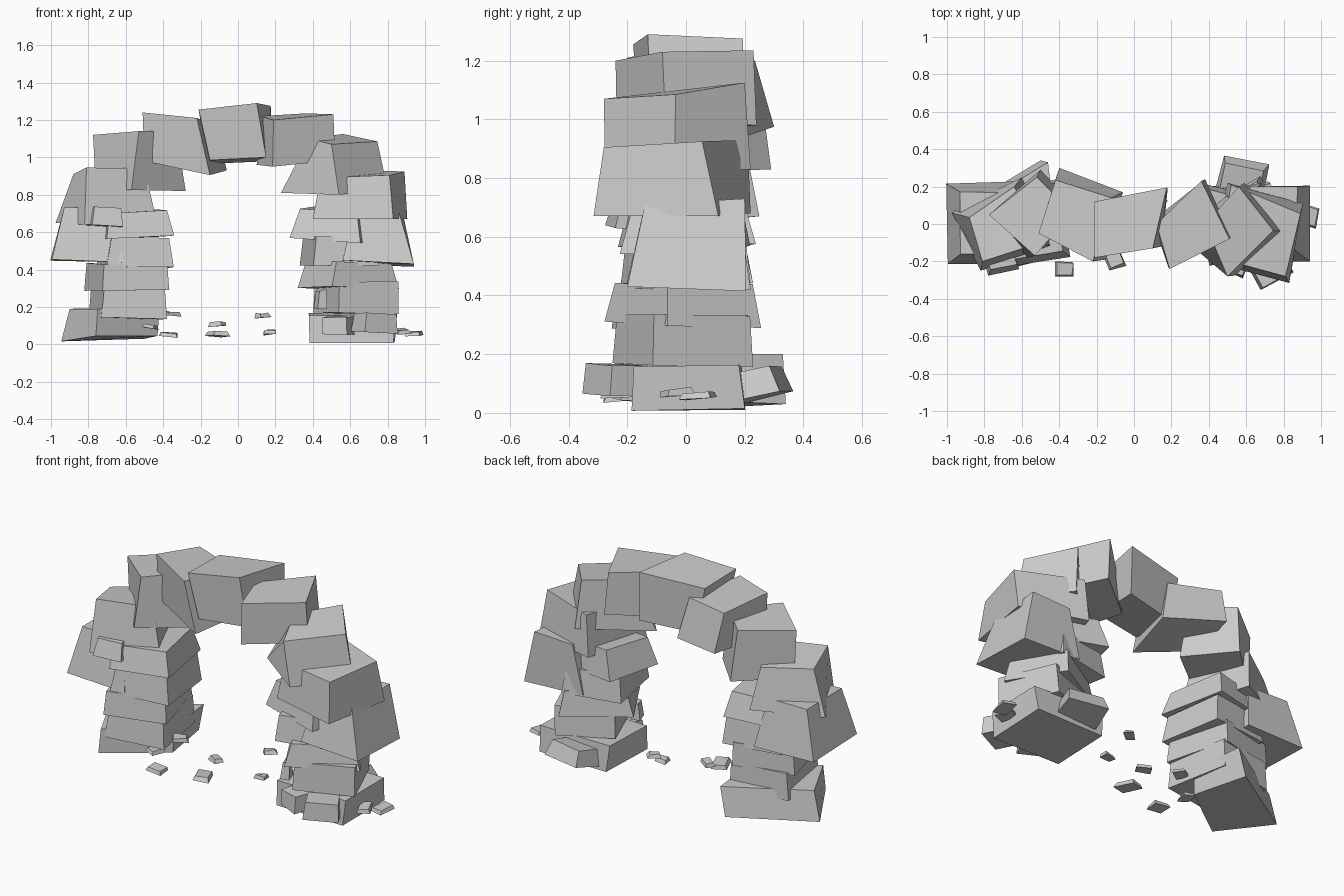
import bpy
import math
import random
from mathutils import Euler, Vector

random.seed(7)

stone = bpy.data.materials.new("grey stone")
stone.diffuse_color = (0.6, 0.6, 0.6, 1)


def hexa(name, bottom, top, location=(0, 0, 0)):
    """Six-sided stone between a bottom and a top quad (counter-clockwise from above)."""
    faces = [(3, 2, 1, 0), (4, 5, 6, 7)]
    faces += [(n, (n + 1) % 4, (n + 1) % 4 + 4, n + 4) for n in range(4)]
    mesh = bpy.data.meshes.new(name)
    mesh.from_pydata(list(bottom) + list(top), [], faces)
    mesh.materials.append(stone)
    obj = bpy.data.objects.new(name, mesh)
    obj.location = location
    bpy.context.collection.objects.link(obj)
    return obj


def block(name, center, size, yaw=0, top=(1, 1), tilt=(0, 0), jitter=0.006):
    """Rough tapered box, slightly irregular, tilted then yawed."""
    rot = Euler((math.radians(tilt[0]), math.radians(tilt[1]), math.radians(yaw)))
    verts = []
    for k in (-0.5, 0.5):
        tx, ty = top if k > 0 else (1, 1)
        for i, j in ((-0.5, -0.5), (0.5, -0.5), (0.5, 0.5), (-0.5, 0.5)):
            p = Vector((i * size[0] * tx, j * size[1] * ty, k * size[2]))
            p += Vector([random.uniform(-jitter, jitter) for _ in range(3)])
            p.rotate(rot)
            verts.append(p)
    return hexa(name, verts[:4], verts[4:], center)


# Left pillar, bottom to top
hexa("left_base",
     [(-0.76, -0.25, 0.045), (-0.43, -0.01, 0.045), (-0.5, 0.34, 0.03), (-0.945, 0.07, 0.016)],
     [(-0.75, -0.24, 0.19), (-0.42, 0.0, 0.2), (-0.46, 0.33, 0.2), (-0.9, 0.06, 0.19)])
block("left_pillar_stone_1", (-0.585, 0, 0.22), (0.36, 0.4, 0.16), 10, (0.92, 0.95), (0, 1))
block("left_pillar_stone_2", (-0.595, -0.01, 0.36), (0.36, 0.4, 0.14), 14, (0.97, 0.95))
block("left_pillar_stone_3", (-0.55, 0, 0.49), (0.37, 0.4, 0.16), 8, (0.85, 0.9))
block("left_pillar_stone_4", (-0.56, 0, 0.64), (0.37, 0.42, 0.14), 10, (0.82, 0.8), (0, -3))
block("left_outer_stone", (-0.8, 0.005, 0.585), (0.39, 0.44, 0.28), 1, (0.68, 0.75), (0, 1))

# Left side of the arch
hexa("left_shoulder",
     [(-0.82, -0.25, 0.64), (-0.43, -0.12, 0.64), (-0.6, 0.25, 0.67), (-0.975, 0.06, 0.65)],
     [(-0.81, -0.2, 0.945), (-0.5, -0.1, 0.94), (-0.64, 0.2, 0.92), (-0.88, 0.035, 0.91)])
hexa("left_arch_stone_1",
     [(-0.57, -0.18, 0.825), (-0.28, 0.05, 0.82), (-0.5, 0.29, 0.83), (-0.76, 0.05, 0.83)],
     [(-0.53, -0.17, 1.14), (-0.33, 0.06, 1.14), (-0.52, 0.25, 1.13), (-0.775, 0.05, 1.12)])
hexa("left_arch_stone_2",
     [(-0.5, -0.05, 0.98), (-0.15, -0.19, 0.905), (-0.06, 0.17, 0.93), (-0.4, 0.3, 0.975)],
     [(-0.51, -0.05, 1.24), (-0.22, -0.2, 1.21), (-0.12, 0.14, 1.18), (-0.42, 0.235, 1.2)])

# Keystone
hexa("keystone",
     [(-0.15, -0.16, 0.985), (0.15, -0.12, 1.0), (0.18, 0.19, 0.98), (-0.16, 0.12, 0.965)],
     [(-0.21, -0.18, 1.255), (0.1, -0.13, 1.29), (0.175, 0.195, 1.275), (-0.21, 0.12, 1.25)])

# Right side of the arch
hexa("right_arch_stone_1",
     [(0.185, -0.235, 0.95), (0.52, -0.07, 0.985), (0.38, 0.24, 0.98), (0.1, 0.02, 0.96)],
     [(0.19, -0.24, 1.2), (0.51, -0.08, 1.23), (0.36, 0.23, 1.235), (0.12, 0.0, 1.22)])
hexa("right_arch_stone_2",
     [(0.54, -0.275, 0.8), (0.8, -0.04, 0.83), (0.59, 0.22, 0.83), (0.23, -0.05, 0.81)],
     [(0.5, -0.28, 1.07), (0.745, -0.035, 1.085), (0.56, 0.2, 1.125), (0.38, 0.0, 1.1)])
hexa("right_shoulder",
     [(0.4, -0.2, 0.67), (0.83, -0.315, 0.67), (0.905, 0.11, 0.67), (0.5, 0.22, 0.68)],
     [(0.44, -0.18, 0.89), (0.81, -0.28, 0.905), (0.89, 0.055, 0.925), (0.52, 0.21, 0.93)])

# Right pillar, top to bottom
hexa("right_outer_stone",
     [(0.56, -0.2, 0.45), (0.94, -0.2, 0.43), (0.94, 0.205, 0.415), (0.55, 0.2, 0.43)],
     [(0.62, -0.14, 0.71), (0.86, -0.14, 0.71), (0.875, 0.2, 0.73), (0.62, 0.2, 0.72)])
block("right_pillar_stone_4", (0.515, 0, 0.64), (0.39, 0.36, 0.16), -14, (0.78, 0.82), (0, 4))
block("right_pillar_stone_3", (0.54, 0, 0.5), (0.36, 0.38, 0.15), 12, (0.9, 0.9))
block("right_pillar_stone_2", (0.59, -0.01, 0.37), (0.41, 0.37, 0.14), 30, (0.82, 0.9), (0, 2))
block("right_pillar_stone_1", (0.63, -0.01, 0.25), (0.34, 0.37, 0.17), 22, (1.0, 0.95), (0, 1))
block("right_base", (0.61, 0.01, 0.085), (0.44, 0.38, 0.15), -1, (1.06, 0.95), (2, 0))

# Large broken pieces around the bases
block("right_back_chunk", (0.58, 0.25, 0.1), (0.25, 0.17, 0.09), -12, (0.85, 0.8), (12, 0))
block("right_front_chunk_1", (0.73, -0.24, 0.115), (0.2, 0.15, 0.1), 30, (0.9, 0.9), (0, 3))
block("right_front_chunk_2", (0.54, -0.2, 0.1), (0.15, 0.14, 0.09), -20, (0.9, 0.85), (4, 0))
block("right_front_chunk_3", (0.44, -0.16, 0.24), (0.05, 0.08, 0.1), 20, (0.7, 0.8))
block("left_front_spike", (-0.71, -0.19, 0.68), (0.17, 0.14, 0.1), 15, (0.8, 0.6), (0, 4))

# Loose rubble on the ground: x, y, z, width
rubble = [
    (-0.37, -0.24, 0.055, 0.1), (-0.36, -0.04, 0.165, 0.09), (-0.47, -0.12, 0.095, 0.09),
    (-0.11, -0.18, 0.055, 0.12), (-0.11, -0.05, 0.107, 0.08), (0.17, -0.02, 0.065, 0.07),
    (0.13, 0.12, 0.155, 0.07), (0.94, 0.04, 0.06, 0.11), (0.87, -0.03, 0.07, 0.1),
]
for n, (x, y, z, w) in enumerate(rubble):
    block(f"rubble_{n + 1}", (x, y, z), (w, w * 0.75, 0.022), n * 37, (0.85, 0.8), (4, 4), 0.005)
